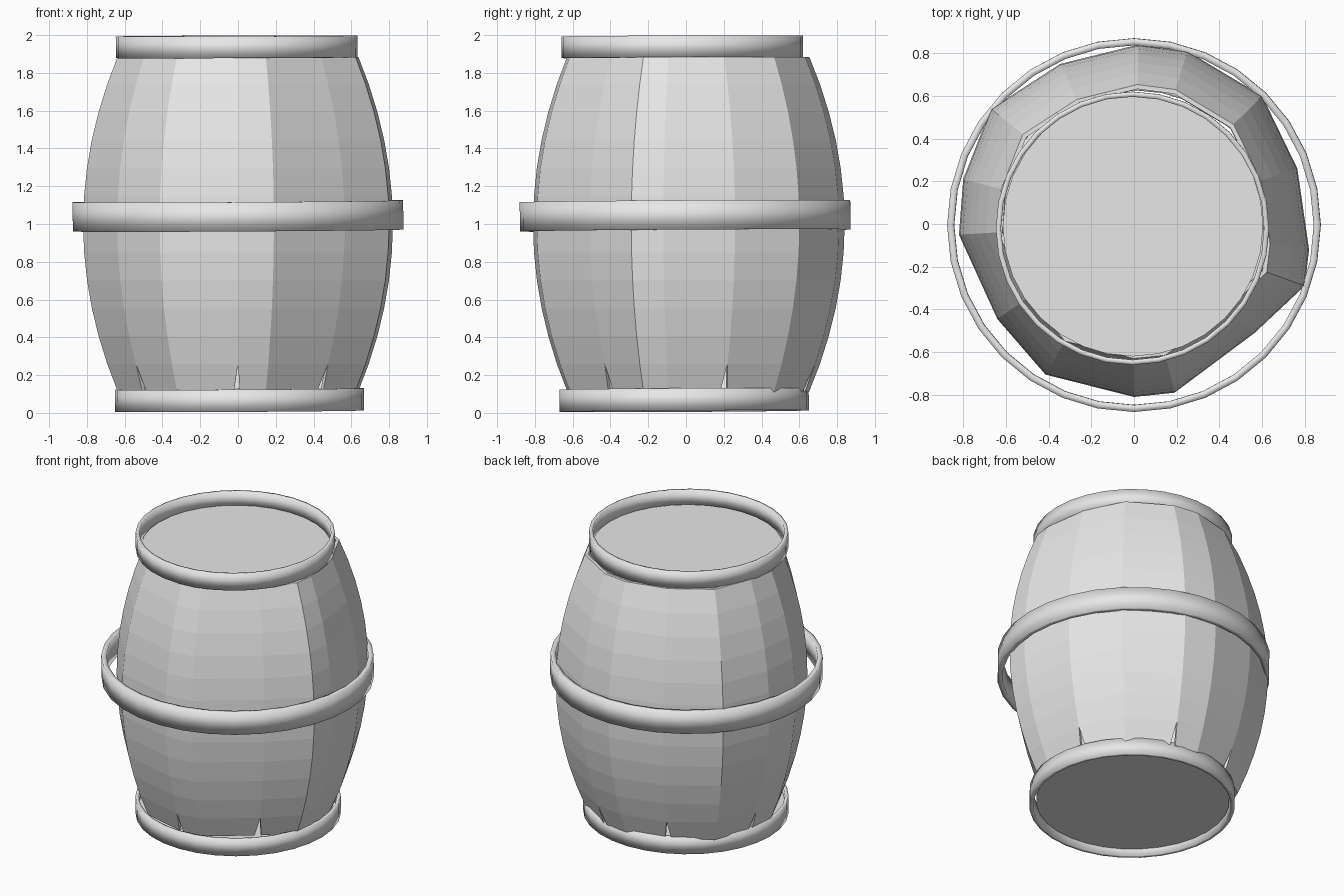
import bpy, bmesh, math
from mathutils import Vector

if "Cube" in bpy.data.objects:
    bpy.data.objects.remove(bpy.data.objects["Cube"])

grey = bpy.data.materials.new("plain grey")
grey.use_nodes = True
grey.diffuse_color = (0.8, 0.8, 0.8, 1)
grey.node_tree.nodes["Principled BSDF"].inputs["Base Color"].default_value = (0.8, 0.8, 0.8, 1)


def finish(name, bm, smooth=False):
    bmesh.ops.recalc_face_normals(bm, faces=bm.faces)
    for f in bm.faces:
        f.smooth = smooth
    mesh = bpy.data.meshes.new(name)
    bm.to_mesh(mesh)
    bm.free()
    mesh.materials.append(grey)
    obj = bpy.data.objects.new(name, mesh)
    bpy.context.collection.objects.link(obj)
    return obj


# Uneven belly outline; every joint index starts a new stave
OUTLINE = [Vector(p) for p in (
    (.565, -.51), (.80, -.29), (.82, -.12), (.765, .26), (.60, .60),
    (.25, .81), (.02, .84), (-.345, .75), (-.67, .54), (-.80, .21),
    (-.82, -.05), (-.64, -.445), (-.415, -.705), (0, -.81), (.19, -.79))]
JOINTS = [0, 3, 5, 7, 9, 11, 13, 15]
BOTTOM, TOP, ROWS = 0.11, 1.885, 12


def stave(name, start, end):
    """Bent plank, with lower corners pulled in to leave a wedge at each joint."""
    pts = [OUTLINE[i % len(OUTLINE)] for i in range(start, end + 1)]
    bm = bmesh.new()
    layers = []
    for inset in (0, 0.025):
        grid = []
        for r in range(ROWS + 1):
            z = BOTTOM + (TOP - BOTTOM) * r / ROWS
            scale = 1 - 0.22 * ((z - 1) / 0.88) ** 2
            row = [p * (scale - inset) for p in pts]
            if r == 0:
                row[0] = row[0].lerp(row[1], 0.07)
                row[-1] = row[-1].lerp(row[-2], 0.07)
            grid.append([bm.verts.new((p.x, p.y, z)) for p in row])
        layers.append(grid)
        for a, b in zip(grid, grid[1:]):
            for i in range(len(pts) - 1):
                bm.faces.new((a[i], a[i + 1], b[i + 1], b[i]))

    # Close the plank edges and ends
    outer, inner = layers
    for r in (0, -1):
        for i in range(len(pts) - 1):
            bm.faces.new((outer[r][i], outer[r][i + 1], inner[r][i + 1], inner[r][i]))
    for c in (0, -1):
        for r in range(ROWS):
            bm.faces.new((outer[r][c], outer[r + 1][c], inner[r + 1][c], inner[r][c]))
    return finish(name, bm)


for n, (a, b) in enumerate(zip(JOINTS, JOINTS[1:])):
    stave(f"stave_{n + 1}", a, b)


# Hoops: flat bands with softly shaded edges, tilted very slightly
def hoop(name, centre, radius, thick, height, tilt, sides=32):
    bm = bmesh.new()
    rings = []
    for i in range(sides):
        a = math.tau * i / sides
        rings.append([bm.verts.new((r * math.cos(a), r * math.sin(a), z))
                      for r, z in ((radius, -height / 2), (radius, height / 2),
                                   (radius - thick, height / 2), (radius - thick, -height / 2))])
    for i in range(sides):
        a, b = rings[i], rings[(i + 1) % sides]
        for k in range(4):
            m = (k + 1) % 4
            bm.faces.new((a[k], b[k], b[m], a[m]))
    obj = finish(name, bm, True)
    obj.location = centre
    obj.rotation_euler = (tilt, -tilt, 0)


hoop("top_hoop", (-.007, -.02, 1.938), 0.64, 0.024, 0.115, 0.004)
hoop("middle_hoop", (0, -.005, 1.043), 0.875, 0.033, 0.155, 0.006)
hoop("bottom_hoop", (.008, -.01, 0.068), 0.66, 0.024, 0.118, 0.006)


# Lids: thin discs set inside the end hoops
def lid(name, centre, radius):
    bm = bmesh.new()
    bmesh.ops.create_cone(bm, cap_ends=True, segments=32, radius1=radius,
                          radius2=radius, depth=0.02)
    finish(name, bm).location = centre


lid("top_lid", (-.005, -.01, 1.89), 0.61)
lid("bottom_lid", (-.005, -.018, 0.065), 0.622)
